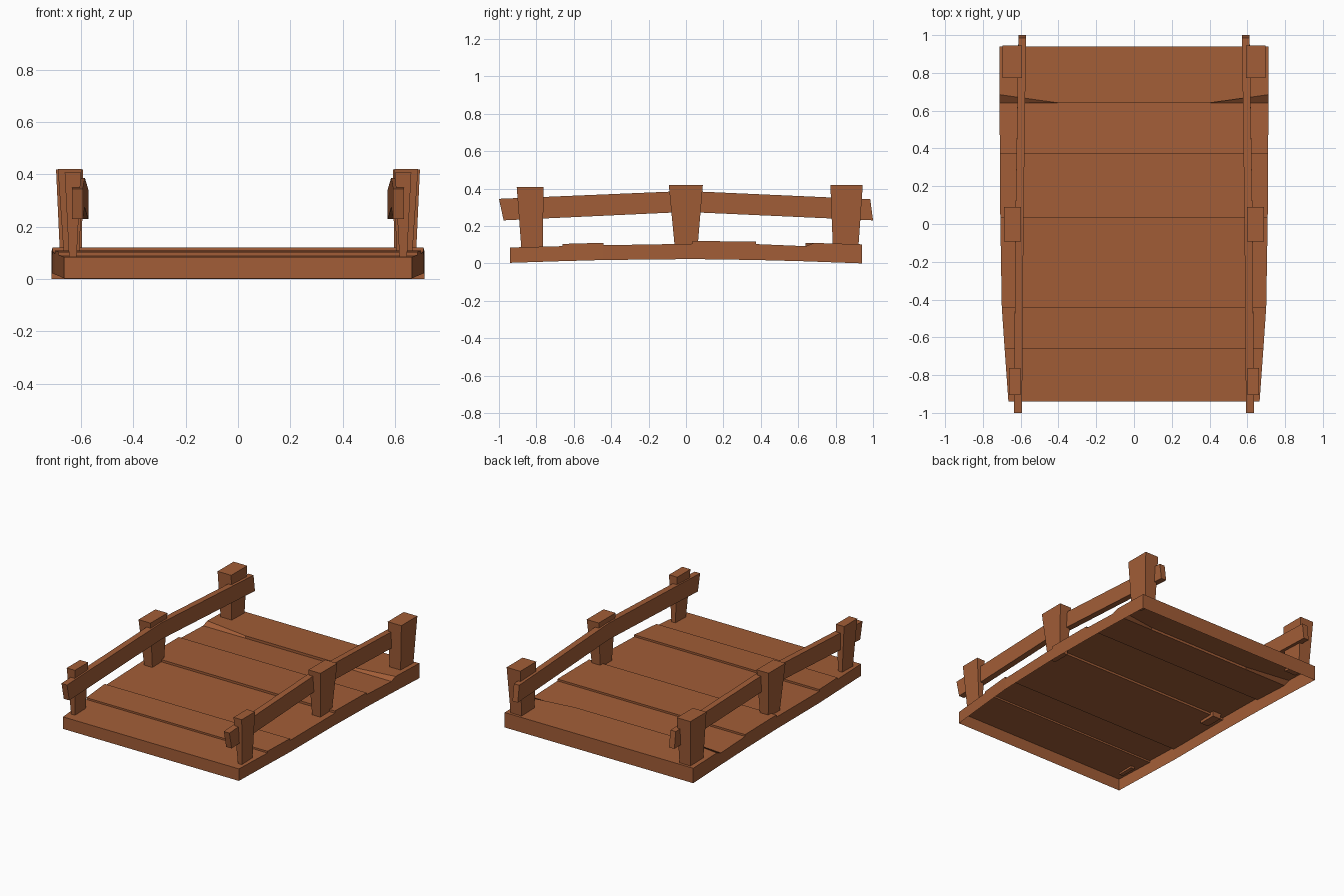
import bpy, bmesh

if "Cube" in bpy.data.objects:
    bpy.data.objects.remove(bpy.data.objects["Cube"])

wood = bpy.data.materials.new("brown wood")
wood.diffuse_color = (0.36, 0.11, 0.038, 1)
wood.use_nodes = True
wood.node_tree.nodes["Principled BSDF"].inputs["Base Color"].default_value = wood.diffuse_color


def finish(name, bm):
    bmesh.ops.remove_doubles(bm, verts=bm.verts, dist=0.0005)
    bmesh.ops.dissolve_degenerate(bm, edges=bm.edges, dist=0.0005)
    bmesh.ops.recalc_face_normals(bm, faces=bm.faces)
    me = bpy.data.meshes.new(name)
    bm.to_mesh(me)
    bm.free()
    me.materials.append(wood)
    ob = bpy.data.objects.new(name, me)
    bpy.context.collection.objects.link(ob)
    return ob


def loft(name, rings, closed, caps=True):
    """Join successive rings of points with quads."""
    bm = bmesh.new()
    vs = [[bm.verts.new(p) for p in r] for r in rings]
    n = len(rings[0])
    for a, b in zip(vs, vs[1:]):
        for i in range(n if closed else n - 1):
            j = (i + 1) % n
            bm.faces.new((a[i], a[j], b[j], b[i]))
    if caps:
        bm.faces.new(vs[0])
        bm.faces.new(vs[-1])
    return finish(name, bm)


# deck: stepped planks with side skirts, open underneath
# (y, half width, top z, bottom z, shift of the outer edge along y)
stations = [
    (-0.94, 0.665, 0.085, 0.003, 0), (-0.66, 0.685, 0.092, 0.012, 0),
    (-0.66, 0.685, 0.104, 0.012, 0), (-0.44, 0.70, 0.110, 0.018, 0),
    (-0.44, 0.70, 0.097, 0.018, 0), (0.035, 0.708, 0.105, 0.023, 0),
    (0.035, 0.708, 0.120, 0.023, 0), (0.375, 0.71, 0.116, 0.018, 0),
    (0.375, 0.71, 0.103, 0.018, 0), (0.64, 0.712, 0.092, 0.011, 0),
    (0.64, 0.712, 0.109, 0.011, 0.045), (0.94, 0.713, 0.102, 0.0, 0),
]
rings = []
for y, w, zt, zb, dy in stations:
    rings.append([(-w, y, zb), (-w, y + dy, zt), (-w * 0.55, y, zt),
                  (w * 0.55, y, zt), (w, y + dy, zt), (w, y, zb)])
loft("plank_deck", rings, closed=False)


def rect_z(x0, x1, y0, y1, z, s):
    return [(s * x0, y0, z), (s * x1, y0, z), (s * x1, y1, z), (s * x0, y1, z)]


# tapered posts: (bottom x0, x1, y0, y1, z), (top x0, x1, y0, y1, z)
posts = {
    "front_post": ((0.617, 0.645, -0.88, -0.765, 0.075), (0.60, 0.662, -0.905, -0.762, 0.407)),
    "middle_post": ((0.605, 0.665, -0.06, 0.062, 0.085), (0.597, 0.688, -0.092, 0.09, 0.42)),
    "back_post": ((0.597, 0.68, 0.785, 0.922, 0.09), (0.592, 0.695, 0.772, 0.945, 0.418)),
}
# hand rail: (x inner, x outer, y top, z top, y bottom, z bottom)
rail = [(0.593, 0.635, -1.0, 0.345, -0.975, 0.23),
        (0.585, 0.628, 0.0, 0.387, 0.0, 0.275),
        (0.572, 0.612, 0.985, 0.343, 1.0, 0.23)]

for side, s in (("right", 1), ("left", -1)):
    for name, (lo, hi) in posts.items():
        loft(f"{side}_{name}", [rect_z(*lo, s), rect_z(*hi, s)], closed=True)
    loft(f"{side}_rail", [[(s * a, yb, zb), (s * b, yb, zb), (s * b, yt, zt), (s * a, yt, zt)]
                          for a, b, yt, zt, yb, zb in rail], closed=True)
